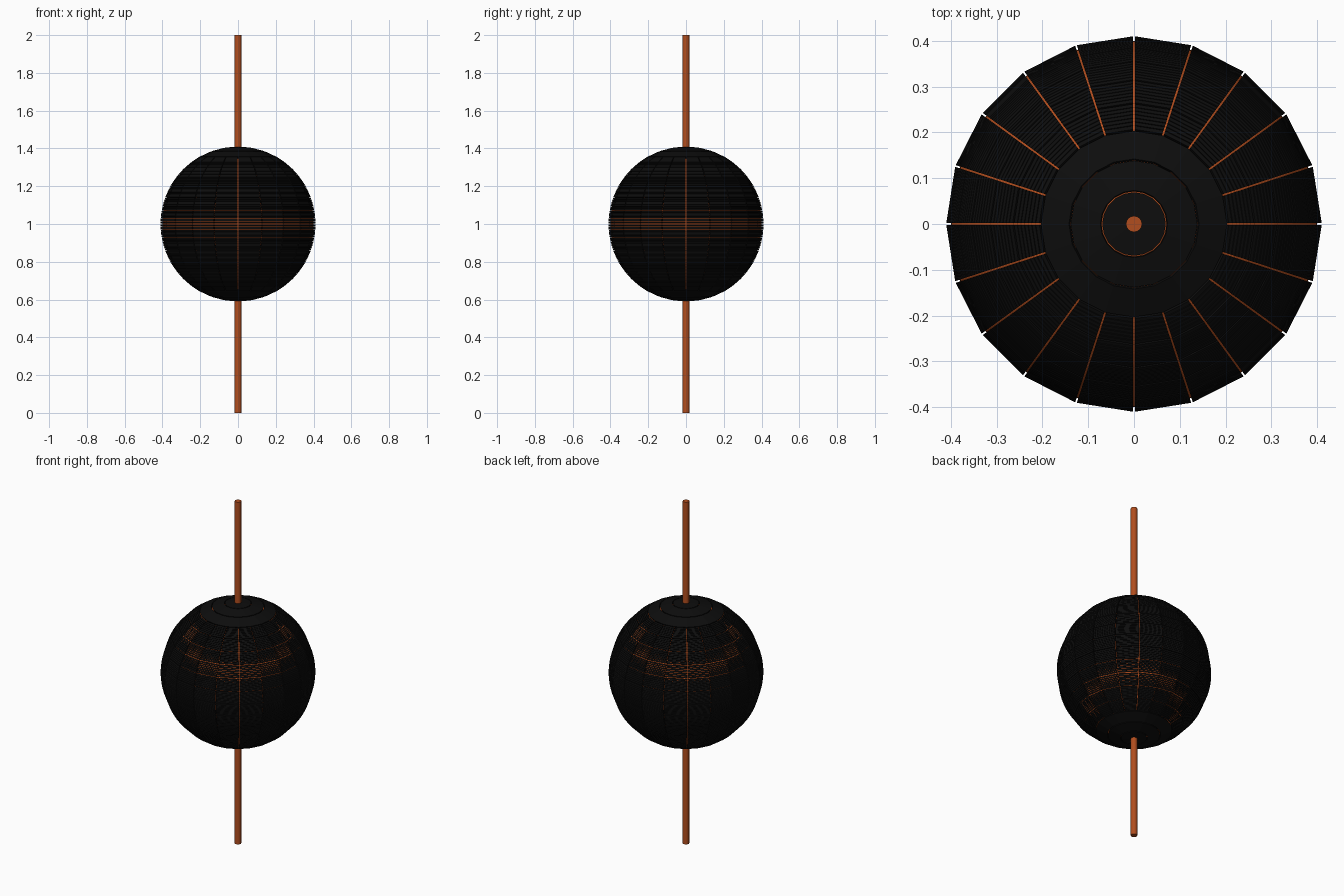
import bpy, bmesh
from math import radians, sin, cos, pi

if "Cube" in bpy.data.objects:
    bpy.data.objects.remove(bpy.data.objects["Cube"])

CENTRE = 1.0
R_CORE, R_BASE, R_OUT = 0.40, 0.397, 0.41
SEGS = 20              # flat sides around the ball
STEP = radians(10)     # height of one panel row
GAP = 0.004            # gap between panels
SLOT = 0.0018          # fine slot between fins
FINS = 7               # fins in each panel


def material(name, rgb):
    m = bpy.data.materials.new(name)
    m.diffuse_color = (*rgb, 1)
    m.use_nodes = True
    m.node_tree.nodes["Principled BSDF"].inputs["Base Color"].default_value = m.diffuse_color
    return m


copper = material("copper", (0.44, 0.075, 0.013))
black = material("black", (0.004, 0.004, 0.004))


def finish(bm, name, mat):
    bmesh.ops.recalc_face_normals(bm, faces=bm.faces)
    me = bpy.data.meshes.new(name)
    bm.to_mesh(me)
    bm.free()
    me.materials.append(mat)
    ob = bpy.data.objects.new(name, me)
    bpy.context.collection.objects.link(ob)
    return ob


def point(r, lat, lon):
    return (r * cos(lat) * cos(lon), r * cos(lat) * sin(lon), CENTRE + r * sin(lat))


def add_fin(bm, lat0, lat1, lon0, lon1):
    # six-sided block lying on the core
    v = []
    for r in (R_BASE, R_OUT):
        for lat, side in ((lat0, 0), (lat0, 1), (lat1, 1), (lat1, 0)):
            inset = GAP / 2 / (r * cos(lat))
            lon = lon1 - inset if side else lon0 + inset
            v.append(bm.verts.new(point(r, lat, lon)))
    bm.faces.new(v[:4])
    bm.faces.new(v[4:])
    for i in range(4):
        j = (i + 1) % 4
        bm.faces.new((v[i], v[j], v[j + 4], v[i + 4]))


def add_ring(bm, lat0, lat1):
    # closed annular plate for the polar caps
    section = ((R_BASE, lat0), (R_OUT, lat0), (R_OUT, lat1), (R_BASE, lat1))
    loops = [[bm.verts.new(point(r, lat, 2 * pi * k / SEGS)) for r, lat in section]
             for k in range(SEGS)]
    for k in range(SEGS):
        a, b = loops[k], loops[(k + 1) % SEGS]
        for i in range(4):
            j = (i + 1) % 4
            bm.faces.new((a[i], a[j], b[j], b[i]))


# Rod through the whole model
bpy.ops.mesh.primitive_cylinder_add(vertices=16, radius=0.0175, depth=2, location=(0, 0, CENTRE))
rod = bpy.context.object
rod.name = "rod"
rod.data.materials.append(copper)
bpy.ops.object.shade_smooth_by_angle()

# Faceted inner ball
bpy.ops.mesh.primitive_uv_sphere_add(segments=SEGS, ring_count=36, radius=R_CORE,
                                     location=(0, 0, CENTRE))
core = bpy.context.object
core.name = "core_ball"
core.data.materials.append(copper)

# Slotted panels between 60 degrees south and north
bm = bmesh.new()
half_gap, half_slot = GAP / 2 / R_OUT, SLOT / 2 / R_OUT
for row in range(-6, 6):
    low, high = row * STEP + half_gap, (row + 1) * STEP - half_gap
    pitch = (high - low) / FINS
    for f in range(FINS):
        lat0 = low + f * pitch + (half_slot if f else 0)
        lat1 = low + (f + 1) * pitch - (half_slot if f < FINS - 1 else 0)
        for k in range(SEGS):
            add_fin(bm, lat0, lat1, 2 * pi * k / SEGS, 2 * pi * (k + 1) / SEGS)
finish(bm, "slotted_panels", black)

# Plain ring plates on both poles
bm = bmesh.new()
for sign in (-1, 1):
    for row in (6, 7, 8):
        top = radians(89.5) if row == 8 else (row + 1) * STEP - half_gap
        add_ring(bm, sign * (row * STEP + half_gap), sign * top)
finish(bm, "cap_rings", black)
